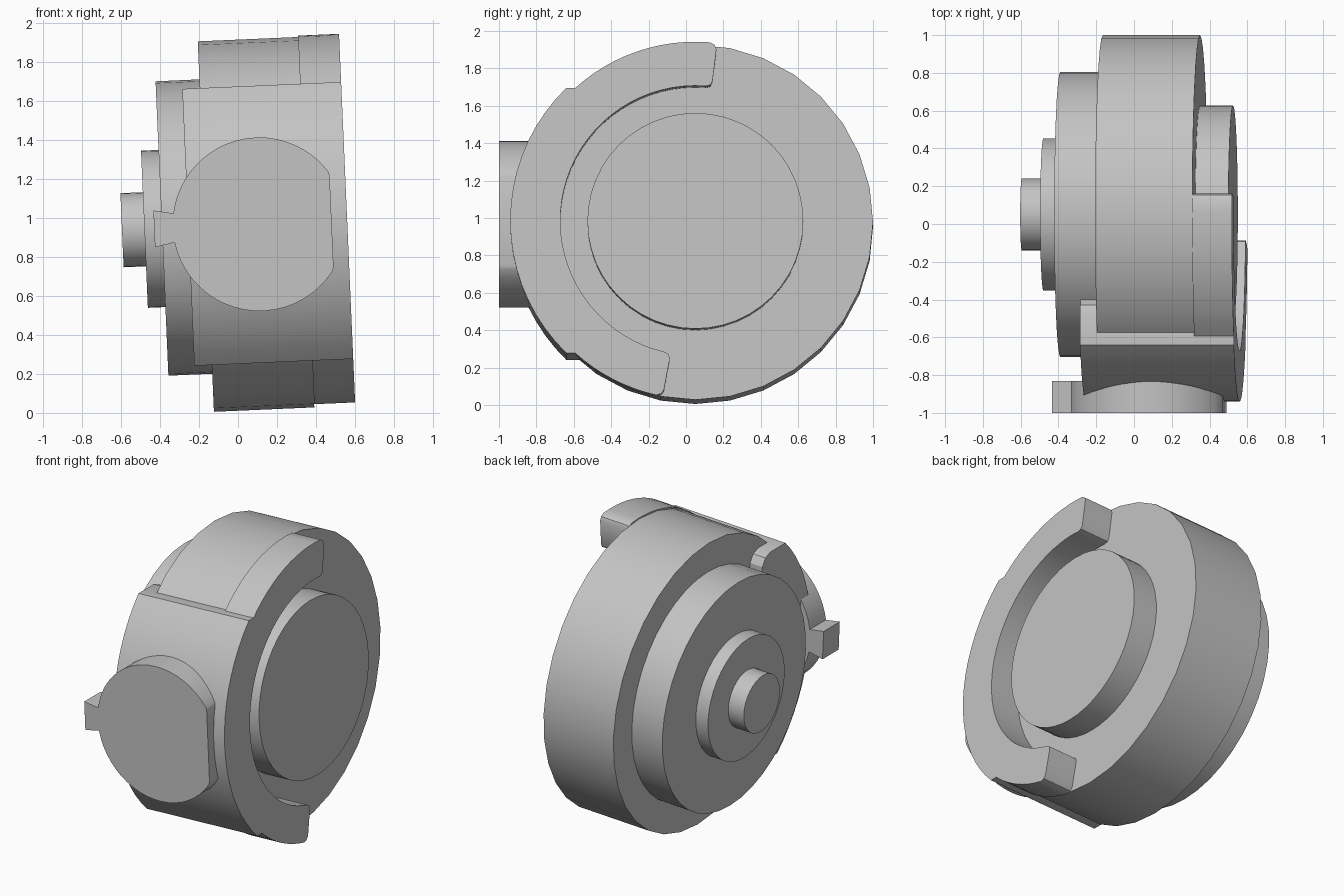
import bpy, bmesh, math
from mathutils import Matrix, Vector

cube = bpy.data.objects.get("Cube")
if cube:
    bpy.data.objects.remove(cube, do_unlink=True)

# The whole casing leans slightly about the y axis
PLACE = Matrix.Translation((0, 0.05, 0.962)) @ Matrix.Rotation(math.radians(-2.5), 4, 'Y')

grey = bpy.data.materials.new("plain_grey")
grey.use_nodes = True
GREY = (0.55, 0.55, 0.55, 1)
grey.diffuse_color = GREY
grey.node_tree.nodes["Principled BSDF"].inputs["Base Color"].default_value = GREY


def polar(r, deg):
    a = math.radians(deg)
    return (r * math.cos(a), r * math.sin(a))


def arc(r, start, end, steps):
    return [polar(r, start + (end - start) * i / steps) for i in range(steps + 1)]


def prism(name, profile, start, end, axis='X'):
    """Extrude a 2D profile (y,z along X, or x,z along Y) between two positions."""
    def point(p, d):
        return Vector((d, p[0], p[1])) if axis == 'X' else Vector((p[0], d, p[1]))
    bm = bmesh.new()
    face = bm.faces.new([bm.verts.new(point(p, start)) for p in profile])
    new = bmesh.ops.extrude_face_region(bm, geom=[face])["geom"]
    shift = point((0, 0), end - start)
    bmesh.ops.translate(bm, vec=shift, verts=[v for v in new if isinstance(v, bmesh.types.BMVert)])
    bmesh.ops.recalc_face_normals(bm, faces=bm.faces)
    mesh = bpy.data.meshes.new(name)
    bm.to_mesh(mesh)
    bm.free()
    mesh.materials.append(grey)
    obj = bpy.data.objects.new(name, mesh)
    bpy.context.collection.objects.link(obj)
    obj.matrix_world = PLACE
    bpy.ops.object.select_all(action='DESELECT')
    obj.select_set(True)
    bpy.context.view_layer.objects.active = obj
    bpy.ops.object.shade_smooth_by_angle(angle=math.radians(30))
    return obj


def disc(name, r, start, end, sides):
    return prism(name, arc(r, 0, 360, sides)[:-1], start, end)


# Stacked round body
disc("main_drum", 0.95, -0.165, 0.35, 32)
disc("rear_step", 0.755, -0.39, -0.165, 40)
disc("rear_boss", 0.403, -0.48, -0.39, 40)
disc("rear_pin", 0.19, -0.595, -0.48, 32)
disc("face_hub", 0.577, 0.35, 0.525, 48)

# Half ring on the face, with a raised middle and rounded ends
OUT, IN, PAD, LEDGE = 0.957, 0.722, 0.99, 0.71
TOP, BOTTOM = 83, 259.5
pad_a = 180 - math.degrees(math.asin(LEDGE / PAD))
ring_a = 180 - math.degrees(math.asin(LEDGE / OUT))


def ring_end(angle, turn):
    return [polar(OUT - 0.012, angle + 0.7 * turn), polar(OUT - 0.035, angle),
            polar(IN + 0.03, angle), polar(IN + 0.008, angle + 0.7 * turn)]


ring = arc(OUT, TOP + 2.2, ring_a, 12)
ring += arc(PAD, pad_a, 360 - pad_a, 18)
ring += arc(OUT, 360 - ring_a, BOTTOM - 2.2, 8)
ring += ring_end(BOTTOM, -1)
ring += arc(IN, BOTTOM - 2.5, TOP + 2.5, 36)
ring += ring_end(TOP, 1)[::-1]
prism("half_ring", ring, 0.35, 0.56)

# Curved pad wrapping the front of the drum
pad = arc(PAD, pad_a, 360 - pad_a, 18)
pad += [(-0.53, -LEDGE), (-0.48, -0.69), (-0.45, -0.64)]
pad += arc(0.73, 232, 128, 18)
pad += [(-0.45, 0.64), (-0.48, 0.69), (-0.53, LEDGE)]
prism("front_pad", pad, -0.255, 0.35)

# Round front plug with a flat side and a flared tab
CX, R, FLAT = 0.11, 0.445, 0.48
cut = math.degrees(math.acos((FLAT - CX) / R)) + 1.5
neck = 180 - math.degrees(math.asin(0.075 / R))
upper = [(FLAT, R * math.sin(math.radians(cut)) - 0.02)]
upper += [(CX + x, z) for x, z in arc(R, cut, neck, 20)]
upper += [(-0.43, 0.094)]
plug = upper + [(x, -z) for x, z in reversed(upper)]
prism("front_plug", plug, -1.05, -0.88, 'Y')
